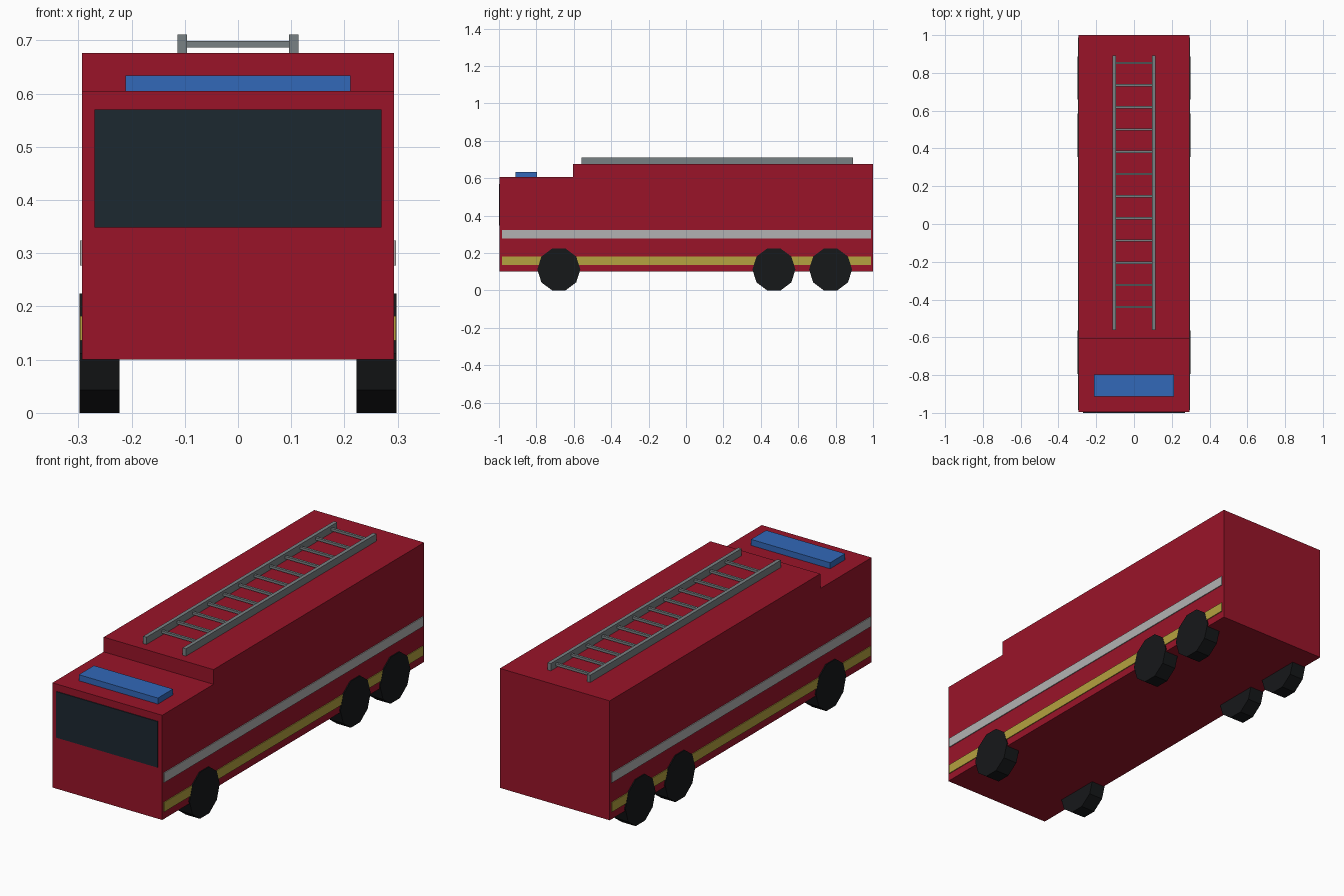
import bpy, bmesh
from math import cos, sin, radians

if "Cube" in bpy.data.objects:
    bpy.data.objects.remove(bpy.data.objects["Cube"])


def mat(name, rgb):
    m = bpy.data.materials.new(name)
    m.diffuse_color = (*rgb, 1)
    m.use_nodes = True
    m.node_tree.nodes["Principled BSDF"].inputs["Base Color"].default_value = m.diffuse_color
    return m


RED = mat("red_paint", (0.32, 0.007, 0.022))
GLASS = mat("dark_glass", (0.012, 0.021, 0.03))
BLUE = mat("blue_light", (0.032, 0.14, 0.48))
SILVER = mat("silver_stripe", (0.45, 0.45, 0.45))
YELLOW = mat("yellow_stripe", (0.46, 0.36, 0.05))
RUBBER = mat("rubber", (0.008, 0.009, 0.01))
METAL = mat("ladder_metal", (0.19, 0.22, 0.23))


def prism(name, profile, x0, x1, material):
    """Extrude a (y, z) profile along x."""
    bm = bmesh.new()
    face = bm.faces.new([bm.verts.new((x0, y, z)) for y, z in profile])
    ext = bmesh.ops.extrude_face_region(bm, geom=[face])
    verts = [v for v in ext["geom"] if isinstance(v, bmesh.types.BMVert)]
    bmesh.ops.translate(bm, verts=verts, vec=(x1 - x0, 0, 0))
    bmesh.ops.recalc_face_normals(bm, faces=bm.faces)
    me = bpy.data.meshes.new(name)
    bm.to_mesh(me)
    bm.free()
    me.materials.append(material)
    ob = bpy.data.objects.new(name, me)
    bpy.context.collection.objects.link(ob)
    return ob


def box(name, x, y, z, material):
    return prism(name, [(y[0], z[0]), (y[1], z[0]), (y[1], z[1]), (y[0], z[1])],
                 x[0], x[1], material)


# Body with lower cab roof at the front
prism("body", [(-0.996, 0.1), (1.0, 0.1), (1.0, 0.676), (-0.605, 0.676),
               (-0.605, 0.605), (-0.996, 0.605)], -0.293, 0.293, RED)

# Windscreen and roof light bar
box("windscreen", (-0.27, 0.27), (-1.0, -0.98), (0.348, 0.57), GLASS)
box("light_bar", (-0.211, 0.211), (-0.912, -0.797), (0.6, 0.634), BLUE)

# Side stripes, wheels and ladder rails on both sides
for s, side in ((-1, "left"), (1, "right")):
    stripe_x = (s * 0.28, s * 0.297)
    box(f"silver_stripe_{side}", stripe_x, (-0.985, 0.988), (0.277, 0.324), SILVER)
    box(f"yellow_stripe_{side}", stripe_x, (-0.985, 0.988), (0.136, 0.182), YELLOW)
    for label, cy in (("front", -0.68), ("middle", 0.47), ("rear", 0.773)):
        ring = [(cy + 0.115 * cos(radians(36 * i)), 0.112 + 0.1178 * sin(radians(36 * i)))
                for i in range(10)]
        prism(f"{label}_wheel_{side}", ring, s * 0.223, s * 0.298, RUBBER)
    box(f"ladder_rail_{side}", (s * 0.096, s * 0.114), (-0.56, 0.893), (0.674, 0.711), METAL)

# Ladder rungs
for i in range(12):
    y = -0.44 + i * 0.1175
    box(f"ladder_rung_{i + 1}", (-0.1, 0.1), (y - 0.006, y + 0.006), (0.687, 0.699), METAL)
